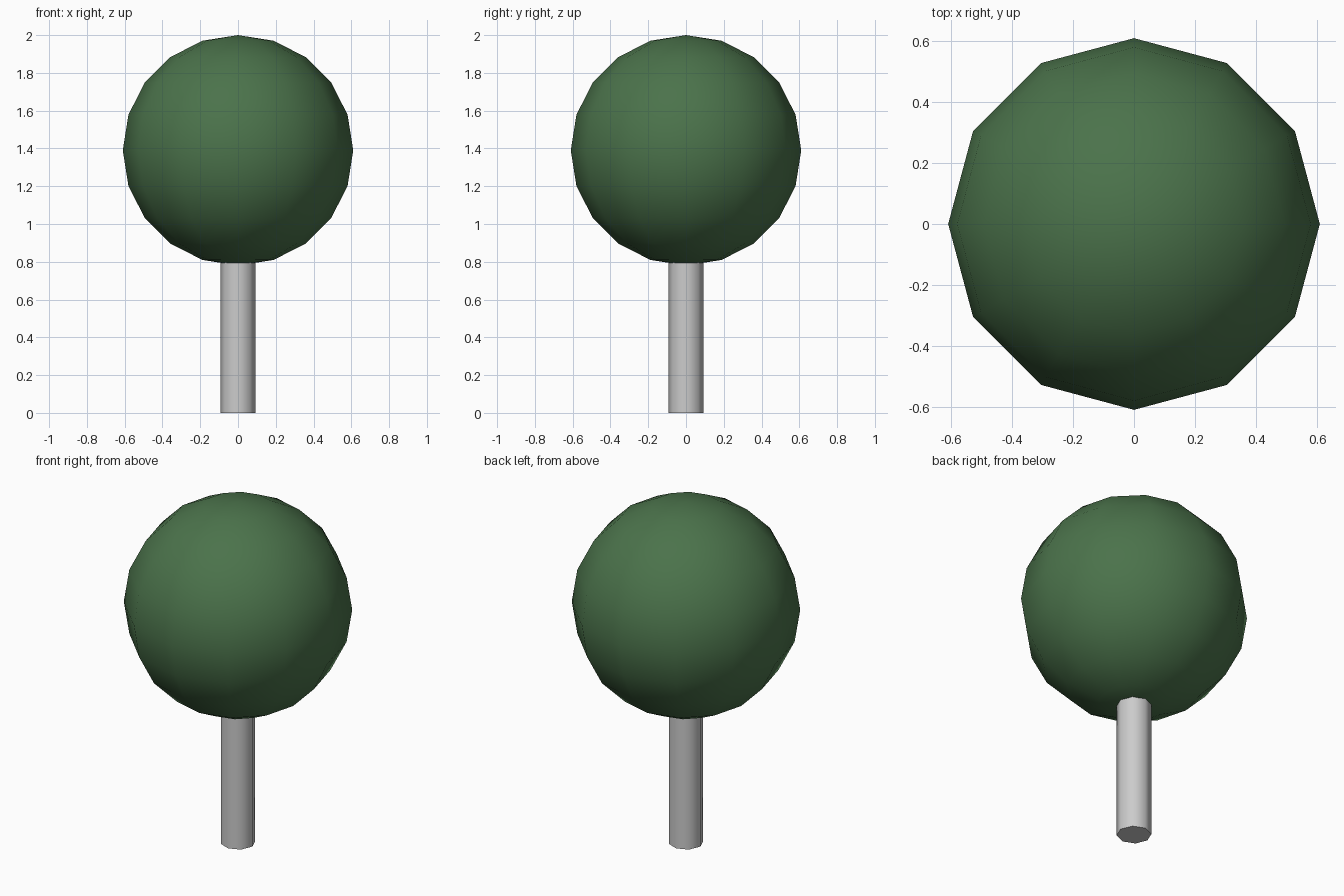
import bpy
from math import radians

if "Cube" in bpy.data.objects:
    bpy.data.objects.remove(bpy.data.objects["Cube"])


def finish(name, angle, color=None):
    obj = bpy.context.object
    obj.name = name
    # a cap or hard rim sharper than the angle stays crisp
    bpy.ops.object.shade_smooth_by_angle(angle=radians(angle))
    if color:
        mat = bpy.data.materials.new(name + "_material")
        mat.diffuse_color = color
        mat.use_nodes = True
        mat.node_tree.nodes["Principled BSDF"].inputs["Base Color"].default_value = mat.diffuse_color
        obj.data.materials.append(mat)
    return obj


# Trunk: eight-sided post running just into the crown, corners on the axes
bpy.ops.mesh.primitive_cylinder_add(vertices=8, radius=0.093, depth=0.80,
                                    location=(0, 0, 0.40))
finish("trunk", 60)

# Crown: low-poly ball with smooth shading
bpy.ops.mesh.primitive_uv_sphere_add(segments=12, ring_count=10, radius=0.61,
                                     location=(0, 0, 1.39))
finish("crown", 60, (0.07, 0.17, 0.07, 1))
